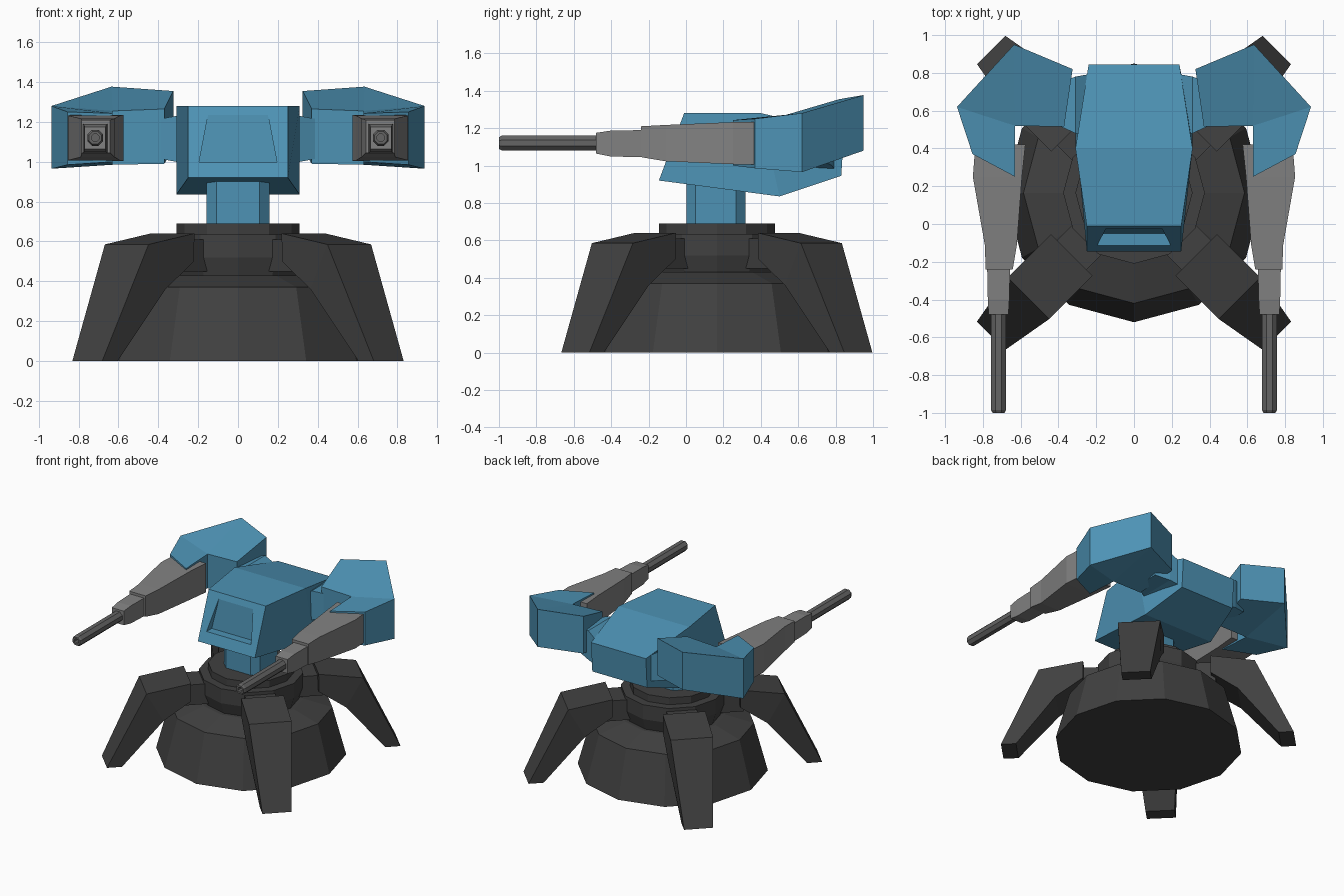
import bpy, bmesh, math
from mathutils import Matrix, Vector

if "Cube" in bpy.data.objects:
    bpy.data.objects.remove(bpy.data.objects["Cube"])


def material(name, r, g, b):
    m = bpy.data.materials.new(name)
    m.diffuse_color = (r, g, b, 1)
    m.use_nodes = True
    m.node_tree.nodes["Principled BSDF"].inputs["Base Color"].default_value = m.diffuse_color
    return m


DARK = material("charcoal", 0.052, 0.052, 0.052)
BLUE = material("steel blue", 0.075, 0.29, 0.46)
GREY = material("mid grey", 0.22, 0.22, 0.22)
BARREL = material("barrel grey", 0.13, 0.13, 0.13)
CY = 0.165  # y position of the turret axis


def make(name, verts, faces, mat):
    me = bpy.data.meshes.new(name)
    me.from_pydata([tuple(v) for v in verts], [], faces)
    bm = bmesh.new()
    bm.from_mesh(me)
    bmesh.ops.recalc_face_normals(bm, faces=bm.faces)
    bm.to_mesh(me)
    bm.free()
    me.materials.append(mat)
    ob = bpy.data.objects.new(name, me)
    bpy.context.collection.objects.link(ob)
    return ob


def loft(name, rings, mat, xf=None):
    """Skin equal-length rings of points and cap both ends."""
    n = len(rings[0])
    verts = [Vector(p) for r in rings for p in r]
    if xf:
        verts = [xf @ v for v in verts]
    faces = [(k * n + i, k * n + (i + 1) % n, (k + 1) * n + (i + 1) % n, (k + 1) * n + i)
             for k in range(len(rings) - 1) for i in range(n)]
    last = (len(rings) - 1) * n
    faces += [tuple(range(n)), tuple(range(last, last + n))]
    return make(name, verts, faces, mat)


def rect_y(y, x0, x1, z0, z1):
    return [(x0, y, z0), (x1, y, z0), (x1, y, z1), (x0, y, z1)]


# Domed base: 12-sided lathe with collar and top plate
profile = [(0.685, 0), (0.585, 0.37), (0.375, 0.43), (0.345, 0.43), (0.375, 0.52),
           (0.375, 0.635), (0.31, 0.635), (0.31, 0.69)]
loft("base", [[(r * math.sin(i * math.pi / 6), CY + r * math.cos(i * math.pi / 6), z)
               for i in range(12)] for r, z in profile], DARK)

# Four splayed legs, each with a small root block joining the collar
for k in range(4):
    xf = Matrix.Translation((0, CY, 0)) @ Matrix.Rotation(math.radians(45 + 90 * k), 4, 'Z')
    # top distance, top z, bottom distance, bottom z, top / bottom half width
    secs = [(0.465, 0.64, 0.467, 0.50, 0.155, 0.155),
            (0.79, 0.585, 0.665, 0.36, 0.155, 0.150),
            (1.07, 0.0, 0.96, 0.0, 0.106, 0.106)]
    loft("leg", [[(td, -tw, tz), (td, tw, tz), (bd, bw, bz), (bd, -bw, bz)]
                 for td, tz, bd, bz, tw, bw in secs], DARK, xf)
    loft("leg_root", [[(d, -0.11, 0.45), (d, 0.11, 0.45), (d, 0.11, 0.61), (d, -0.11, 0.61)]
                      for d in (0.3, 0.5)], DARK, xf)

# Neck: chamfered square column
a, c = 0.157, 0.108
octa = [(a, -c), (a, c), (c, a), (-c, a), (-a, c), (-a, -c), (-c, -a), (c, -a)]
loft("neck", [[(x, y + 0.16, z) for x, y in octa] for z in (0.68, 0.95)], BLUE)

# Head: bent six-sided hull with a wedge-shaped window recess
hull = [(0.25, -0.145, 0.92, -0.01, 1.28), (0.31, 0.5, 0.835, 0.40, 1.28),
        (0.24, 0.83, 0.945, 0.845, 1.18)]
head = loft("head", [[(-w, yb, zb), (w, yb, zb), (w, yt, zt), (-w, yt, zt)]
                     for w, yb, zb, yt, zt in hull], BLUE)
cutter = loft("window_cutter",
              [[(-0.195, y0, 1.0), (0.195, y0, 1.0), (0.15, y1, 1.235), (-0.15, y1, 1.235)]
               for y0, y1 in ((-0.3, -0.3), (-0.05, -0.025))], BLUE)
cutter.hide_render = True
cutter.hide_viewport = True
mod = head.modifiers.new("window recess", 'BOOLEAN')
mod.operation = 'DIFFERENCE'
mod.solver = 'EXACT'
mod.object = cutter

# Shoulder outline: x, y, bottom z, top z
outline = [(0.325, 0.82, 1.06, 1.355), (0.635, 0.95, 1.08, 1.377), (0.937, 0.62, 0.965, 1.28),
           (0.855, 0.37, 0.985, 1.25), (0.63, 0.25, 1.0, 1.243), (0.63, 0.52, 0.985, 1.255),
           (0.37, 0.515, 0.99, 1.265)]
caps = [(0, 1, 5, 6), (1, 2, 5), (2, 3, 4, 5)]

for side, s in (("right", 1), ("left", -1)):
    flip = Matrix.Diagonal((s, 1, 1, 1))
    # Angular shoulder
    verts = [(s * x, y, zb) for x, y, zb, zt in outline] + [(s * x, y, zt) for x, y, zb, zt in outline]
    faces = [(i, (i + 1) % 7, (i + 1) % 7 + 7, i + 7) for i in range(7)]
    faces += caps + [tuple(i + 7 for i in f) for f in caps]
    make(side + "_shoulder", verts, faces, BLUE)
    # Link between head and shoulder
    loft(side + "_shoulder_link", [[(x, y0, z0), (x, y1, z0), (x, y1, z1), (x, y0, z1)]
                                   for x, y0, y1, z0, z1 in ((0.2, 0.46, 0.80, 0.97, 1.16),
                                                             (0.31, 0.48, 0.78, 1.0, 1.23),
                                                             (0.42, 0.53, 0.74, 1.02, 1.21))],
         BLUE, flip)
    # Gun housing and stepped sleeve
    loft(side + "_gun_housing", [rect_y(0.42, 0.575, 0.84, 1.005, 1.235),
                                 rect_y(0.25, 0.593, 0.853, 1.007, 1.232),
                                 rect_y(-0.11, 0.62, 0.79, 1.023, 1.217),
                                 rect_y(-0.24, 0.642, 0.785, 1.045, 1.21)], GREY, flip)
    loft(side + "_gun_sleeve", [rect_y(-0.2, 0.655, 0.778, 1.045, 1.19),
                                rect_y(-0.40, 0.66, 0.774, 1.048, 1.187),
                                rect_y(-0.48, 0.665, 0.77, 1.064, 1.175)], GREY, flip)
    # Octagonal barrel with a hollow muzzle
    rings = [(-0.46, 0.043), (-0.985, 0.043), (-1.0, 0.034), (-1.0, 0.02), (-0.93, 0.02)]
    loft(side + "_barrel", [[(0.717 + r * math.cos((i + 0.5) * math.pi / 4), y,
                              1.12 + r * math.sin((i + 0.5) * math.pi / 4)) for i in range(8)]
                            for y, r in rings], BARREL, flip)
